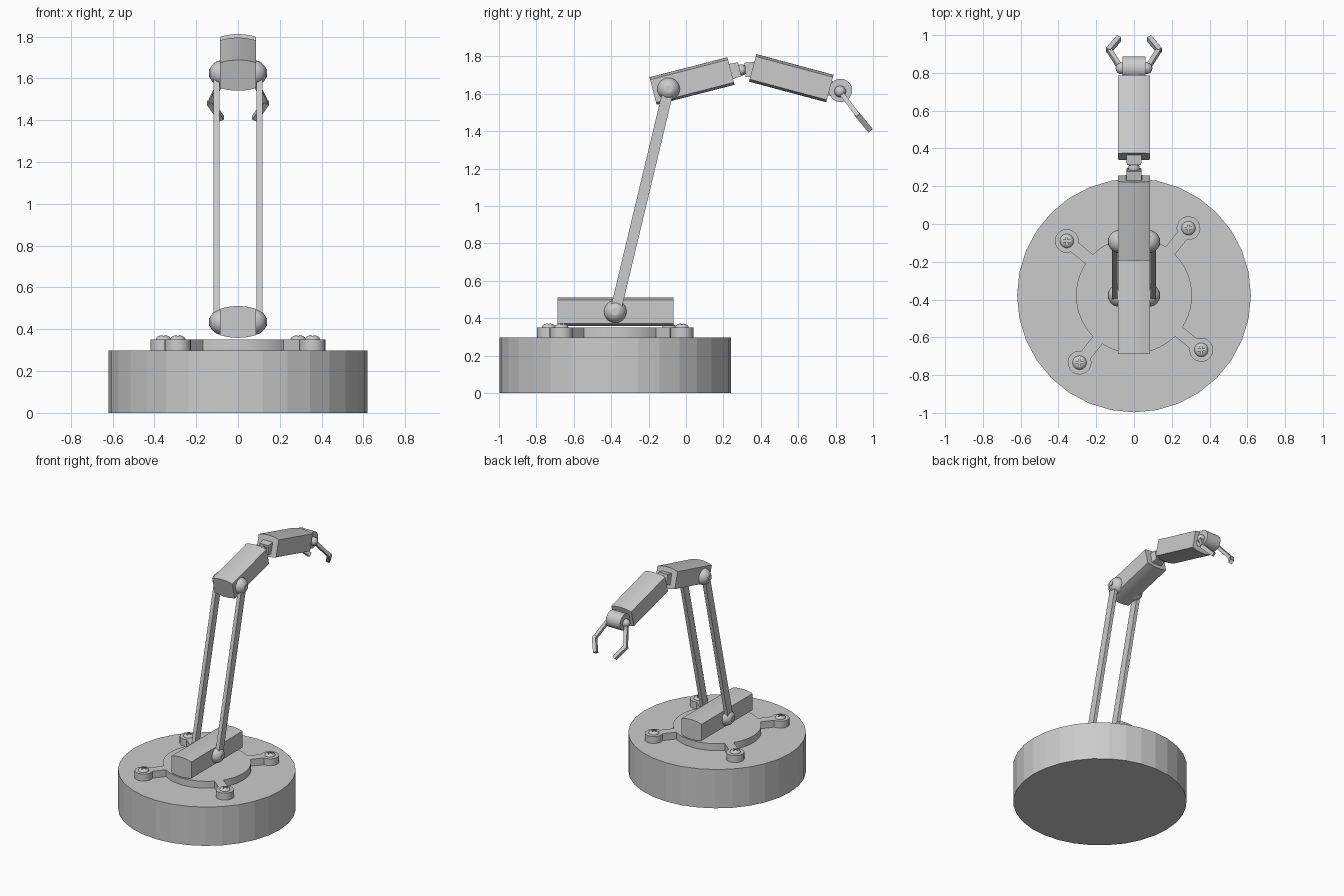
import bpy, bmesh, math
from mathutils import Matrix, Vector

if "Cube" in bpy.data.objects:
    bpy.data.objects.remove(bpy.data.objects["Cube"])

grey = bpy.data.materials.new("plain grey")
grey.diffuse_color = (0.6, 0.6, 0.6, 1)
grey.use_nodes = True
grey.node_tree.nodes["Principled BSDF"].inputs["Base Color"].default_value = grey.diffuse_color
CY = -0.378                       # y of the base axis


def add(name, bm, matrix=Matrix(), smooth=False):
    bmesh.ops.recalc_face_normals(bm, faces=bm.faces)
    me = bpy.data.meshes.new(name)
    bm.to_mesh(me)
    bm.free()
    me.materials.append(grey)
    ob = bpy.data.objects.new(name, me)
    bpy.context.collection.objects.link(ob)
    ob.matrix_world = matrix
    if smooth:
        bpy.ops.object.select_all(action='DESELECT')
        ob.select_set(True)
        bpy.context.view_layer.objects.active = ob
        bpy.ops.object.shade_smooth_by_angle(angle=math.radians(35))
    return ob


def prism(pts, vec):
    """Closed 3D outline extruded along vec."""
    bm = bmesh.new()
    f = bm.faces.new([bm.verts.new(p) for p in pts])
    r = bmesh.ops.extrude_face_region(bm, geom=[f])
    bmesh.ops.translate(bm, vec=vec, verts=[v for v in r['geom'] if isinstance(v, bmesh.types.BMVert)])
    return bm


def cylinder(name, loc, r, depth, seg, along_x=False, smooth=False):
    bm = bmesh.new()
    bmesh.ops.create_cone(bm, cap_ends=True, segments=seg, radius1=r, radius2=r, depth=depth)
    rot = Matrix.Rotation(math.pi / 2, 4, 'Y') if along_x else Matrix()
    return add(name, bm, Matrix.Translation(loc) @ rot, smooth)


def ball(name, loc, r):
    bm = bmesh.new()
    bmesh.ops.create_uvsphere(bm, u_segments=24, v_segments=14, radius=r)
    rot = Matrix.Rotation(math.pi / 2, 4, 'Y')
    return add(name, bm, Matrix.Translation(loc) @ rot, True)


def bar(name, p, q, w, h, taper=1.0):
    """Rectangular bar from p to q: w across x, h across the other way."""
    p, q = Vector(p), Vector(q)
    d = (q - p).normalized()
    x = Vector((1, 0, 0))
    x = (x - d * x.dot(d)).normalized()
    z = x.cross(d)
    bm = bmesh.new()
    bmesh.ops.create_cube(bm, size=1)
    for v in bm.verts:
        s = taper if v.co.y > 0 else 1.0
        v.co = (p + q) / 2 + x * v.co.x * w * s + d * v.co.y * (q - p).length + z * v.co.z * h * s
    return add(name, bm)


def housing(name, y, z, length, angle):
    """Box with flat sides and gently arched top and bottom."""
    hw, hs, bulge, n = 0.085, 0.063, 0.013, 10
    top = [(hw * (1 - 2 * i / n), -length / 2, hs + bulge * (1 - (1 - 2 * i / n) ** 2)) for i in range(n + 1)]
    pts = top + [(-a, b, -c) for a, b, c in top]
    m = Matrix.Translation((0, y, z)) @ Matrix.Rotation(math.radians(angle), 4, 'X')
    return add(name, prism(pts, (0, length, 0)), m, True)


# Base drum
cylinder("base_drum", (0, CY, 0.149), 0.619, 0.298, 32)

# Mounting plate: disc with four lugs, as one outline
R, LR, LD, W = 0.307, 0.063, 0.458, 0.032
START = math.radians(51)
pts, lugs = [], []
a0, b0 = math.asin(W / R), math.pi - math.asin(W / LR)
for k in range(4):
    a = START + k * math.pi / 2
    c = Vector((LD * math.cos(a), CY + LD * math.sin(a), 0.298))
    lugs.append((c, a))
    for i in range(17):
        t = a - b0 + 2 * b0 * i / 16
        pts.append(c + Vector((LR * math.cos(t), LR * math.sin(t), 0)))
    for i in range(13):
        t = a + a0 + (math.pi / 2 - 2 * a0) * i / 12
        pts.append(Vector((R * math.cos(t), CY + R * math.sin(t), 0.298)))
add("mounting_plate", prism(pts, (0, 0, 0.053)), smooth=True)

# Domed screws with a cross recess, sharing one mesh
bm = bmesh.new()
bmesh.ops.create_uvsphere(bm, u_segments=24, v_segments=16, radius=0.037)
bmesh.ops.bisect_plane(bm, geom=bm.verts[:] + bm.edges[:] + bm.faces[:], plane_co=(0, 0, 0),
                       plane_no=(0, 0, -1), clear_outer=True)
bmesh.ops.holes_fill(bm, edges=[e for e in bm.edges if e.is_boundary])
bmesh.ops.scale(bm, vec=(1, 1, 0.6), verts=bm.verts)
screw = add("screw_1", bm, smooth=True)
s, l = 0.005, 0.022
quarter = [(l, -s), (l, s), (s, s)]
cross = []
for k in range(4):
    m = Matrix.Rotation(k * math.pi / 2, 3, 'Z')
    cross += [m @ Vector((x, y, 0.010)) for x, y in quarter]
cutter = add("screw_cutter", prism(cross, (0, 0, 0.05)))
mod = screw.modifiers.new("recess", 'BOOLEAN')
mod.operation, mod.object, mod.solver = 'DIFFERENCE', cutter, 'EXACT'
bpy.context.view_layer.objects.active = screw
bpy.ops.object.modifier_apply(modifier=mod.name)
bpy.data.objects.remove(cutter)
for k, (c, a) in enumerate(lugs):
    ob = screw
    if k:
        ob = bpy.data.objects.new(f"screw_{k + 1}", screw.data)
        bpy.context.collection.objects.link(ob)
    ob.matrix_world = Matrix.Translation((c.x, c.y, 0.350)) @ Matrix.Rotation(a + 0.7, 4, 'Z')

# Arm housings
housing("base_housing", CY, 0.435, 0.62, 0)
housing("upper_housing", 0.032, 1.668, 0.43, 14.4)
housing("fore_housing", 0.563, 1.683, 0.427, -15.0)

# Elbow joint between the two upper housings
elbow = Vector((0, 0.296, 1.727))
bar("elbow_stub_rear", (0, 0.22, 1.714), (0, 0.287, 1.731), 0.085, 0.085, 0.9)
bar("elbow_stub_front", (0, 0.375, 1.732), (0, 0.316, 1.747 - 0.02), 0.08, 0.08, 0.95)
bar("elbow_link", (0, 0.27, 1.725), (0, 0.33, 1.728), 0.04, 0.04)
ball("elbow_ball", elbow, 0.03)

# Gripper knuckle
cylinder("gripper_knuckle", (0, 0.826, 1.618), 0.062, 0.12, 32, True, True)
bar("knuckle_mount", (0, 0.75, 1.634), (0, 0.81, 1.62), 0.09, 0.08)

# Paired parts: pivots, struts and fingers
LOW, HIGH = (CY, 0.435), (-0.093, 1.625)
for sx, side in ((-1, "left"), (1, "right")):
    for (y, z), lvl in ((LOW, "lower"), (HIGH, "upper")):
        ball(f"{lvl}_pivot_{side}", (sx * 0.077, y, z), 0.061)
        cylinder(f"{lvl}_pin_{side}", (sx * 0.128, y, z), 0.02, 0.02, 20, True, True)
    bar(f"strut_{side}", (sx * 0.1025, *LOW), (sx * 0.1025, *HIGH), 0.028, 0.058)
    ball(f"finger_joint_{side}", (sx * 0.066, 0.824, 1.612), 0.031)
    root, knee, tip = (sx * 0.074, 0.83, 1.603), (sx * 0.134, 0.925, 1.477), (sx * 0.08, 0.983, 1.407)
    bar(f"finger_{side}", root, knee, 0.025, 0.025)
    bar(f"fingertip_{side}", (sx * 0.137, 0.916, 1.488), tip, 0.027, 0.03)
